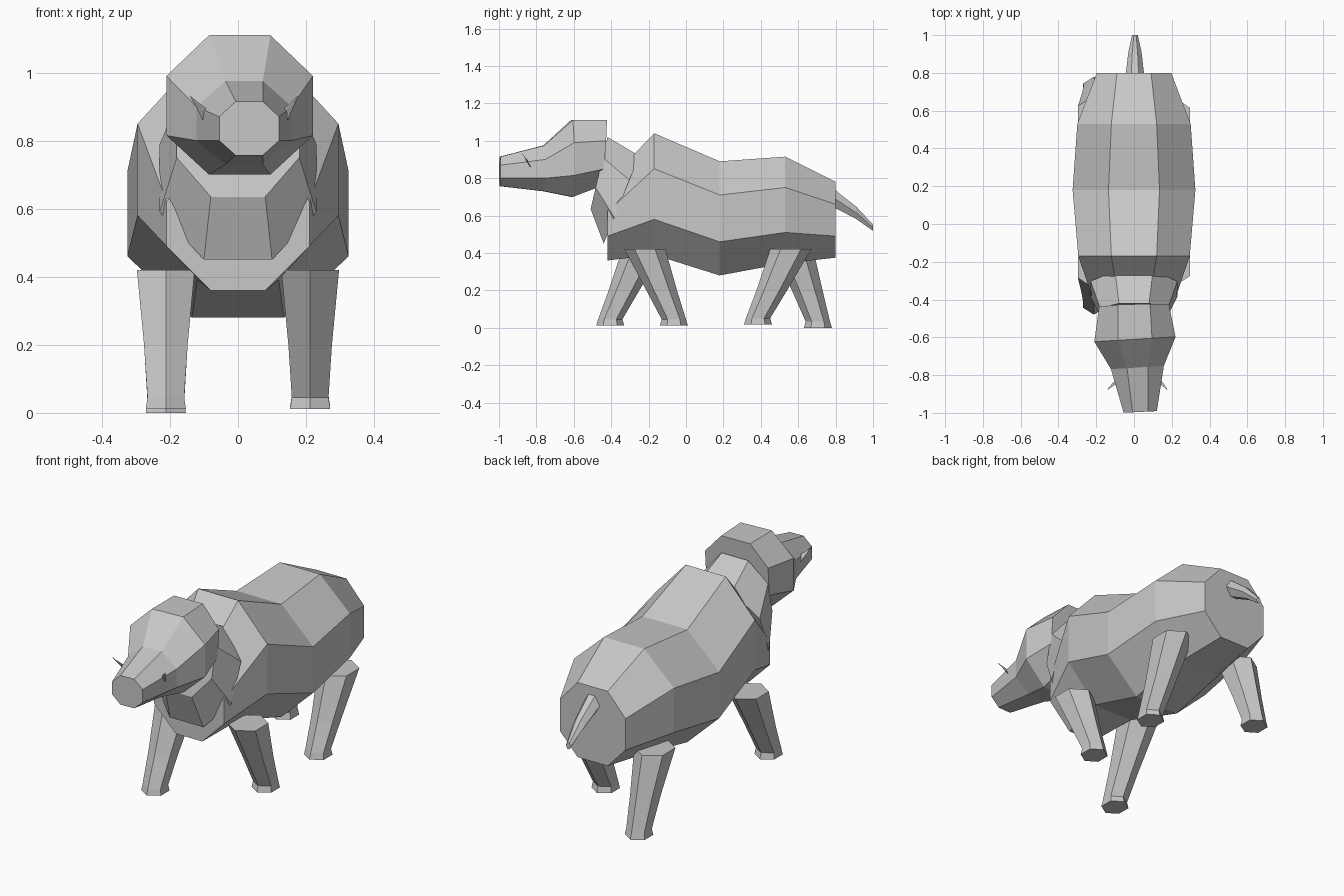
import bpy
import bmesh
from math import sin, cos, pi
from mathutils import Vector

if "Cube" in bpy.data.objects:
    bpy.data.objects.remove(bpy.data.objects["Cube"])

# One plain grey clay colour
grey = bpy.data.materials.new("clay_grey")
grey.use_nodes = True
grey.diffuse_color = (0.58, 0.58, 0.58, 1)
grey.node_tree.nodes["Principled BSDF"].inputs["Base Color"].default_value = (0.58, 0.58, 0.58, 1)


def loft(name, rings):
    """Skin a capped tube over rings that share a vertex count."""
    bm = bmesh.new()
    loops = [[bm.verts.new(p) for p in ring] for ring in rings]
    n = len(loops[0])
    for a, b in zip(loops, loops[1:]):
        for i in range(n):
            j = (i + 1) % n
            bm.faces.new((a[i], a[j], b[j], b[i]))
    bm.faces.new(loops[0])
    bm.faces.new(loops[-1])
    bmesh.ops.recalc_face_normals(bm, faces=bm.faces)
    mesh = bpy.data.meshes.new(name)
    bm.to_mesh(mesh)
    bm.free()
    mesh.materials.append(grey)
    obj = bpy.data.objects.new(name, mesh)
    bpy.context.collection.objects.link(obj)
    return obj


def octagon(y_top, y_low, flat, side, heights, cx=0, yaw=0):
    """Eight-sided section: flat top and bottom, straight sides, optional lean."""
    top, upper, lower, low = heights
    outline = [(flat, top), (side, upper), (side, lower), (flat, low),
               (-flat, low), (-side, lower), (-side, upper), (-flat, top)]
    return [(cx + x, y_low + (y_top - y_low) * (z - low) / (top - low) + yaw * x, z)
            for x, z in outline]


def hexagon(centre, rx, ry):
    """Flat six-sided section with points to the front and back."""
    x, y, z = centre
    return [(x + rx * sin(k * pi / 3) / sin(pi / 3), y + ry * cos(k * pi / 3), z)
            for k in range(6)]


# Body
loft("body", [
    octagon(-0.42, -0.42, 0.08, 0.21, (0.78, 0.62, 0.49, 0.36)),
    octagon(-0.17, -0.17, 0.12, 0.295, (1.04, 0.85, 0.58, 0.39)),
    octagon(0.18, 0.18, 0.135, 0.325, (0.89, 0.71, 0.46, 0.28)),
    octagon(0.53, 0.53, 0.12, 0.30, (0.915, 0.75, 0.51, 0.345)),
    octagon(0.80, 0.80, 0.09, 0.197, (0.78, 0.66, 0.49, 0.375)),
])

# Neck, flaring towards the chest
loft("neck", [
    octagon(-0.42, -0.51, 0.08, 0.18, (1.02, 0.91, 0.75, 0.635)),
    octagon(-0.25, -0.44, 0.10, 0.23, (0.92, 0.79, 0.59, 0.45)),
])

# Head and snout, turned slightly to one side
loft("head", [
    octagon(-0.425, -0.45, 0.085, 0.185, (1.11, 1.0, 0.85, 0.76), 0, 0.03),
    octagon(-0.61, -0.61, 0.09, 0.215, (1.11, 0.99, 0.815, 0.70), 0.005, 0.06),
    octagon(-0.76, -0.76, 0.055, 0.14, (0.975, 0.90, 0.80, 0.73), 0.018, 0.06),
    octagon(-0.995, -0.995, 0.04, 0.088, (0.915, 0.87, 0.80, 0.757), 0.033, 0.05),
])

# Tusks
for name, side in (("left_tusk", 1), ("right_tusk", -1)):
    base = Vector((0.022 + side * 0.11, -0.83, 0.86))
    tip = Vector((0.018 + side * 0.157, -0.875, 0.93))
    loft(name, [
        [base + Vector((0.014 * cos(a), 0.014 * sin(a), -0.03 * sin(a)))
         for a in (k * pi / 2 for k in range(4))],
        [tip + Vector((0.002 * cos(a), 0.002 * sin(a), 0))
         for a in (k * pi / 2 for k in range(4))],
    ])

# Legs: hip position and foot position differ per leg for the walking pose
legs = {
    "front_left_leg": (1, -0.22, -0.065, 0.012),
    "front_right_leg": (-1, -0.23, -0.405, 0.012),
    "back_left_leg": (1, 0.56, 0.385, 0.018),
    "back_right_leg": (-1, 0.57, 0.705, 0.0),
}
for name, (side, hip_y, foot_y, ground) in legs.items():
    x = side * 0.212
    mid_y = hip_y + (foot_y - hip_y) * 0.58
    loft(name, [
        hexagon((x, hip_y, 0.42), 0.085, 0.11),
        hexagon((x, mid_y, 0.20), 0.064, 0.082),
        hexagon((x, foot_y, ground + 0.033), 0.054, 0.065),
        hexagon((x, foot_y, ground), 0.059, 0.075),
    ])

# Tail
loft("tail", [
    [(0.005 + x * w, y, z + s * h) for x, s in
     ((0.4, 1), (1, 0), (0.4, -1), (-0.4, -1), (-1, 0), (-0.4, 1))]
    for y, z, w, h in ((0.78, 0.70, 0.05, 0.05), (0.91, 0.615, 0.035, 0.033),
                       (1.0, 0.535, 0.015, 0.017))
])
